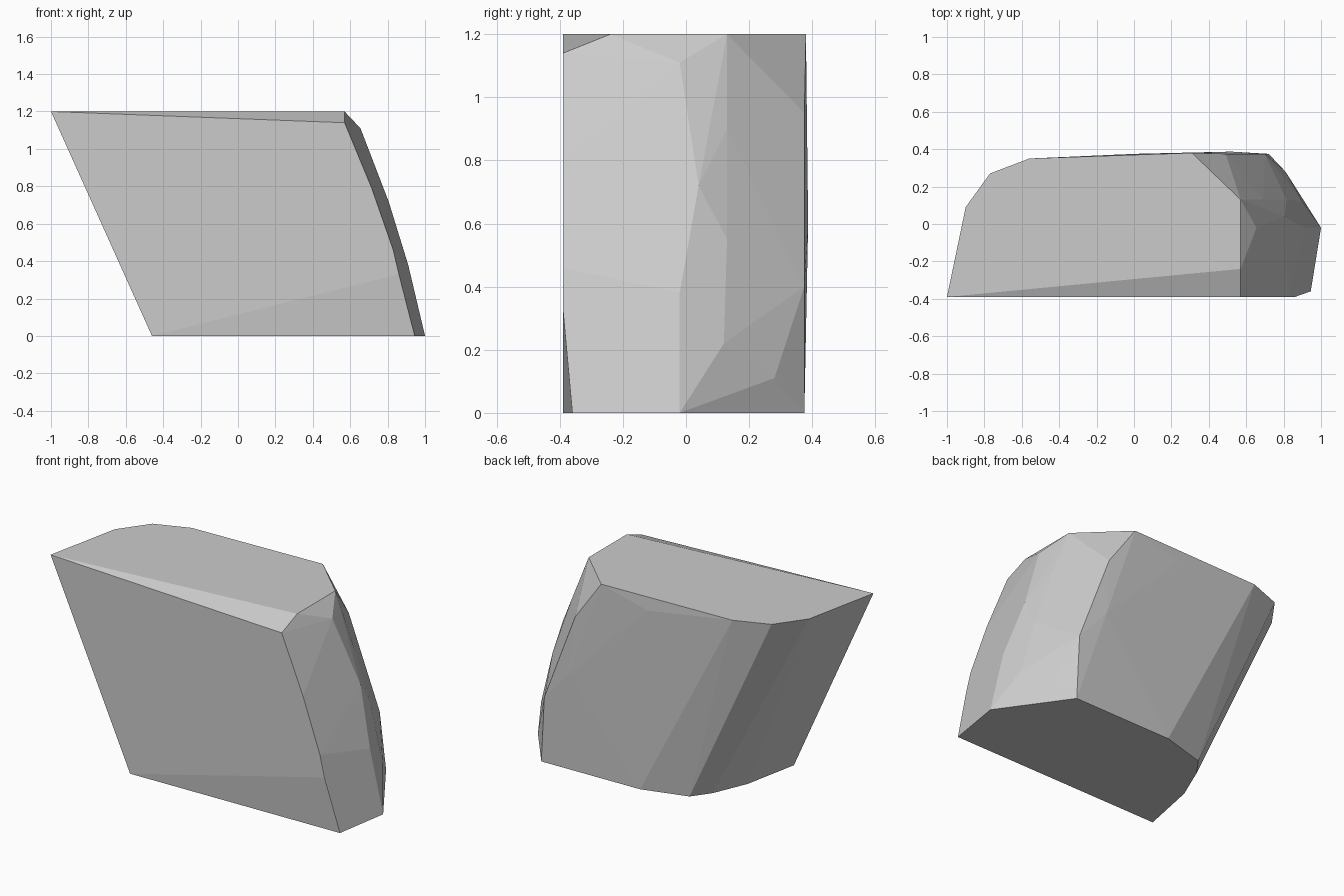
import bpy
import bmesh
import math

if "Cube" in bpy.data.objects:
    bpy.data.objects.remove(bpy.data.objects["Cube"])

# Outlines of the slanted block (x, y)
top = [(-1, -.39), (-.9, .09), (-.77, .27), (-.56, .35), (.31, .38), (.57, .13), (.57, -.24)]
bottom = [(-.46, -.39), (-.39, -.04), (-.30, .17), (-.22, .28), (.06, .36),
          (.72, .375), (1, -.02), (.945, -.36)]

# Curved right edge of the flat front
front_edge = [(.57, -.39, 1.14), (.715, -.39, .79), (.83, -.39, .46), (.86, -.39, .33)]

# Chipped facets on the right side and the slight bulge at the back
facets = [(.655, -.02, 1.11), (.805, .04, .72), (.91, -.02, .38), (.69, .13, .9),
          (.815, .13, .55), (.90, .12, .22), (.81, .28, .11), (.47, .28, 1.1),
          (.49, .375, .95), (.70, .375, .4), (.52, .387, .6), (0, .375, 1.12)]

points = [(x, y, 1.2) for x, y in top] + [(x, y, 0) for x, y in bottom] + front_edge + facets

# Faceted stone block wrapped around the points
bm = bmesh.new()
for p in points:
    bm.verts.new(p)
hull = bmesh.ops.convex_hull(bm, input=bm.verts[:])
loose = [v for v in bm.verts if not v.link_faces]
bmesh.ops.delete(bm, geom=loose, context='VERTS')
bmesh.ops.dissolve_limit(bm, angle_limit=math.radians(0.5), verts=bm.verts[:], edges=bm.edges[:])
bmesh.ops.recalc_face_normals(bm, faces=bm.faces[:])

mesh = bpy.data.meshes.new("stone_block")
bm.to_mesh(mesh)
bm.free()
block = bpy.data.objects.new("stone_block", mesh)
bpy.context.collection.objects.link(block)

# Plain grey stone
grey = bpy.data.materials.new("stone_grey")
grey.diffuse_color = (.6, .6, .6, 1)
grey.use_nodes = True
grey.node_tree.nodes["Principled BSDF"].inputs["Base Color"].default_value = grey.diffuse_color
mesh.materials.append(grey)
